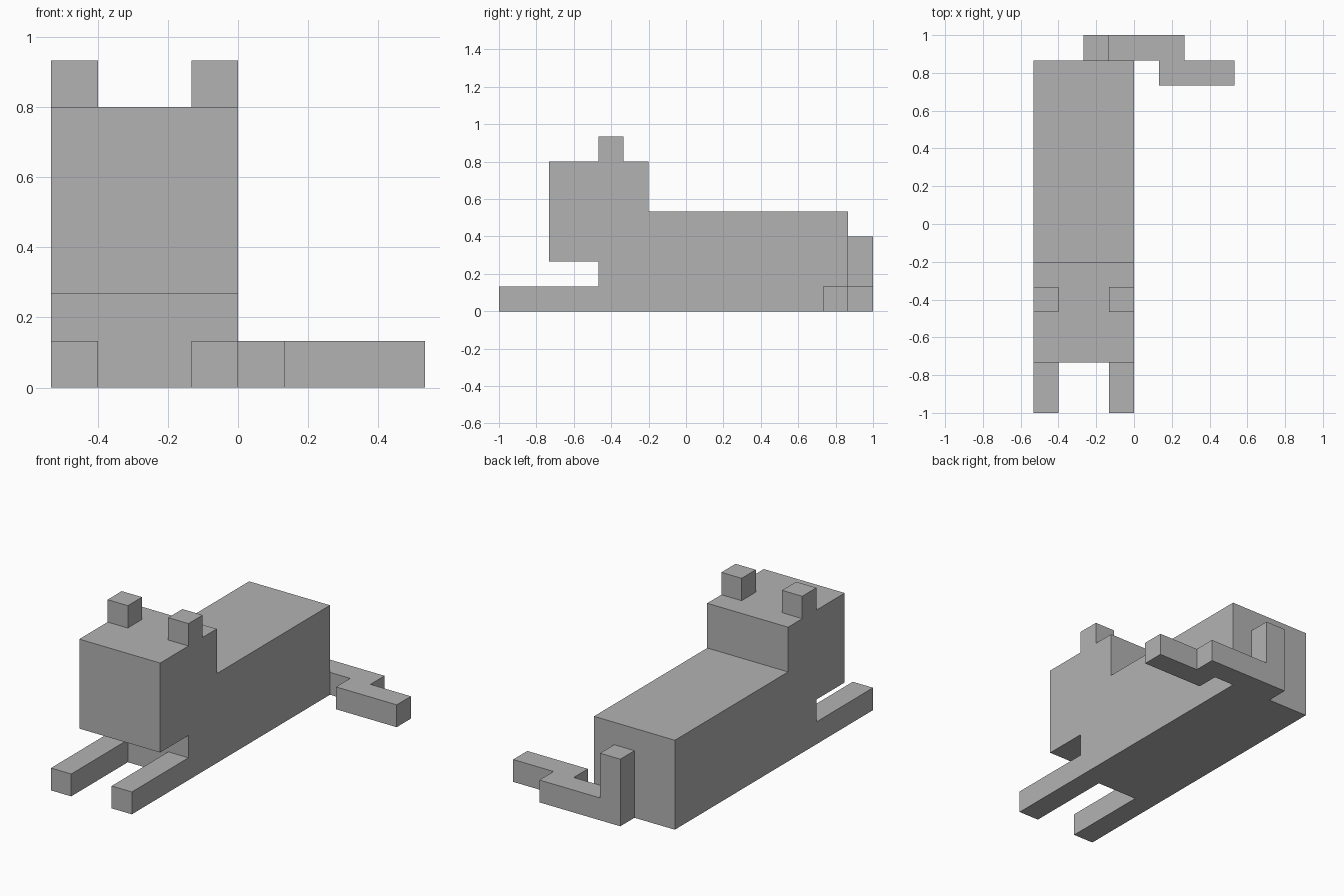
import bpy
import bmesh
from mathutils import Vector

cube = bpy.data.objects.get("Cube")
if cube:
    bpy.data.objects.remove(cube, do_unlink=True)

U = 2 / 15  # one block unit

grey = bpy.data.materials.new("plain grey")
grey.use_nodes = True
grey.diffuse_color = (0.45, 0.45, 0.45, 1)
grey.node_tree.nodes["Principled BSDF"].inputs["Base Color"].default_value = grey.diffuse_color


def prism(name, outline, push):
    """Extrude a closed outline, given in block units, along push."""
    bm = bmesh.new()
    face = bm.faces.new([bm.verts.new(Vector(p) * U) for p in outline])
    ext = bmesh.ops.extrude_face_region(bm, geom=[face], use_keep_orig=True)
    moved = [v for v in ext["geom"] if isinstance(v, bmesh.types.BMVert)]
    bmesh.ops.translate(bm, verts=moved, vec=Vector(push) * U)
    bmesh.ops.recalc_face_normals(bm, faces=bm.faces)
    mesh = bpy.data.meshes.new(name)
    bm.to_mesh(mesh)
    bm.free()
    mesh.materials.append(grey)
    obj = bpy.data.objects.new(name, mesh)
    bpy.context.collection.objects.link(obj)
    return obj


def box(name, x, y, z):
    base = [(x[0], y[0], z[0]), (x[1], y[0], z[0]), (x[1], y[1], z[0]), (x[0], y[1], z[0])]
    return prism(name, base, (0, 0, z[1] - z[0]))


# Head and body: one side profile (y, z) pushed across the width
side = [(-3.5, 0), (6.5, 0), (6.5, 4), (-1.5, 4), (-1.5, 6),
        (-5.5, 6), (-5.5, 2), (-3.5, 2)]
prism("head_and_body", [(-4, y, z) for y, z in side], (4, 0, 0))

# Ears and front legs, flush with both sides
for label, x in (("right", (-4, -3)), ("left", (-1, 0))):
    box(label + "_ear", x, (-3.5, -2.5), (6, 7))
    box(label + "_front_leg", x, (-7.5, -3.5), (0, 1))

# Tail: upright root and sideways run, then the tip stepped forward
bend = [(-2, 0), (2, 0), (2, 1), (-1, 1), (-1, 3), (-2, 3)]
prism("tail", [(x, 6.5, z) for x, z in bend], (0, 1, 0))
box("tail_tip", (1, 4), (5.5, 6.5), (0, 1))
